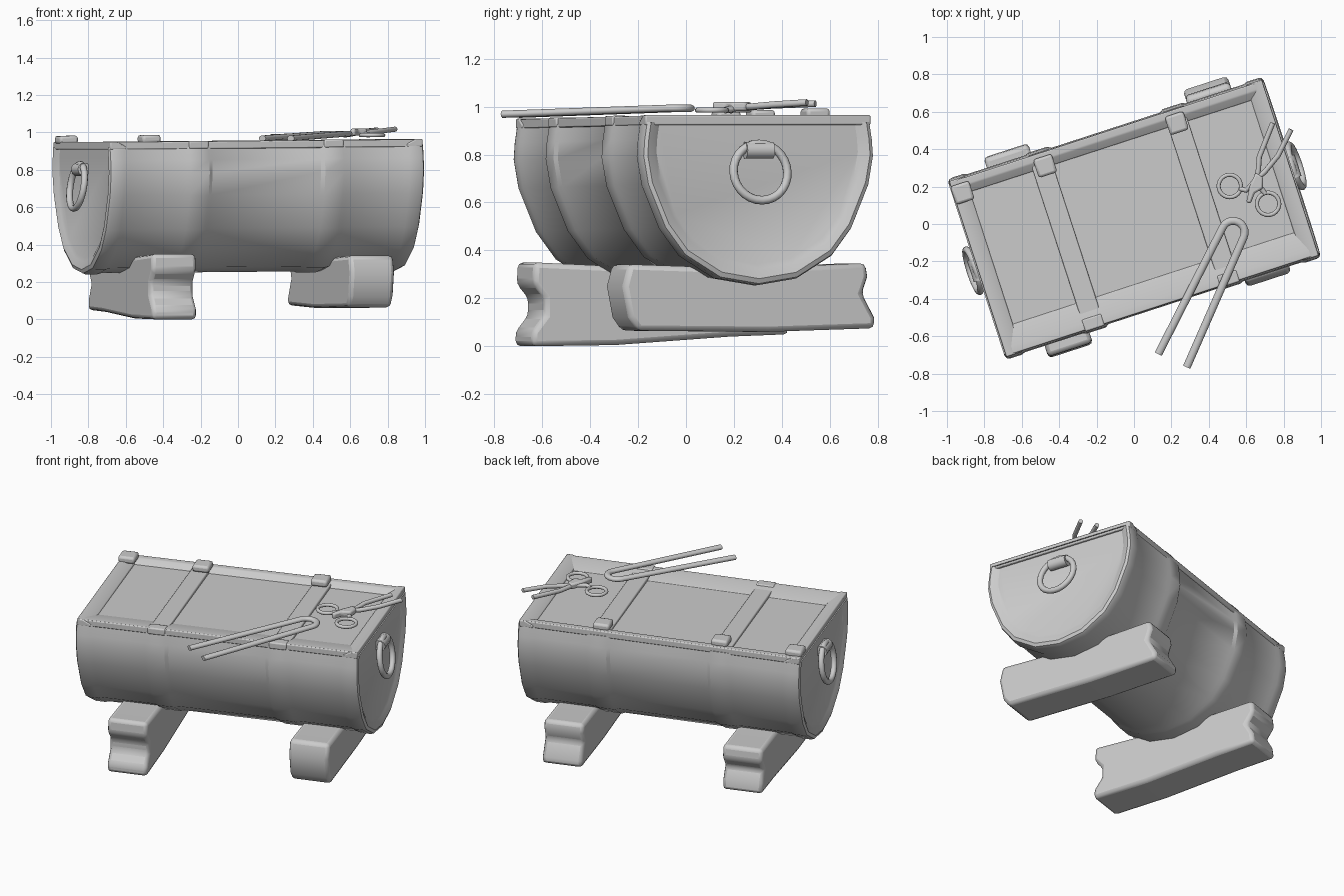
import bpy, bmesh, math
from mathutils import Matrix, Vector

if "Cube" in bpy.data.objects:
    bpy.data.objects.remove(bpy.data.objects["Cube"])

grey = bpy.data.materials.new("plain_grey")
grey.diffuse_color = (0.6, 0.6, 0.6, 1)
grey.use_nodes = True
grey.node_tree.nodes["Principled BSDF"].inputs["Base Color"].default_value = grey.diffuse_color

TURN = Matrix.Translation((0, 0.03, 0)) @ Matrix.Rotation(math.radians(18), 4, 'Z')
TOP = 0.955
# trough frame: origin on the rim plane, tilted slightly along its length
TROUGH = TURN @ Matrix.Translation((0, 0, TOP)) @ Matrix.Rotation(math.radians(-0.5), 4, 'Y')


def finish(ob, bevel=0.0, segments=2, angle=35):
    ob.data.materials.clear()
    ob.data.materials.append(grey)
    bpy.ops.object.select_all(action='DESELECT')
    ob.select_set(True)
    bpy.context.view_layer.objects.active = ob
    if bevel:
        m = ob.modifiers.new("bevel", 'BEVEL')
        m.width, m.segments, m.limit_method = bevel, segments, 'ANGLE'
    bpy.ops.object.shade_smooth_by_angle(angle=math.radians(angle))
    return ob


def mesh_object(name, bm, matrix, **kw):
    bmesh.ops.recalc_face_normals(bm, faces=bm.faces)
    me = bpy.data.meshes.new(name)
    bm.to_mesh(me)
    bm.free()
    ob = bpy.data.objects.new(name, me)
    bpy.context.collection.objects.link(ob)
    ob.matrix_world = matrix
    return finish(ob, **kw)


def loft(name, rings, matrix, **kw):
    """Skin closed rings of points and cap both ends."""
    bm = bmesh.new()
    rows = [[bm.verts.new(p) for p in r] for r in rings]
    n = len(rows[0])
    for a, b in zip(rows, rows[1:]):
        for i in range(n):
            j = (i + 1) % n
            bm.faces.new((a[i], a[j], b[j], b[i]))
    bm.faces.new(rows[0])
    bm.faces.new(rows[-1])
    return mesh_object(name, bm, matrix, **kw)


def box(name, lo, hi, matrix, bevel=0.008):
    rect = [(lo[1], lo[2]), (hi[1], lo[2]), (hi[1], hi[2]), (lo[1], hi[2])]
    return loft(name, [[(u, v, z) for v, z in rect] for u in (lo[0], hi[0])], matrix, bevel=bevel)


def tube(name, points, radius, matrix=Matrix(), flat=1.0, closed=False):
    """Round rod along a path, squashed in z by flat."""
    cu = bpy.data.curves.new(name, 'CURVE')
    cu.dimensions, cu.bevel_depth, cu.bevel_resolution = '3D', radius, 3
    cu.use_fill_caps = True
    sp = cu.splines.new('POLY')
    sp.points.add(len(points) - 1)
    sp.use_cyclic_u = closed
    z0 = sum(p[2] for p in points) / len(points)
    for p, q in zip(sp.points, points):
        p.co = (q[0], q[1], (q[2] - z0) / flat, 1)
    ob = bpy.data.objects.new(name, cu)
    bpy.context.collection.objects.link(ob)
    bpy.ops.object.select_all(action='DESELECT')
    ob.select_set(True)
    bpy.context.view_layer.objects.active = ob
    bpy.ops.object.convert(target='MESH')
    ob = bpy.context.view_layer.objects.active
    ob.data.transform(matrix @ Matrix.Translation((0, 0, z0)) @ Matrix.Diagonal((1, 1, flat, 1)))
    return finish(ob, angle=50)


# half-round trough, swept through stations (position, width scale, depth scale)
half = [(0.492, -0.028), (0.503, -0.10), (0.508, -0.17), (0.487, -0.29), (0.412, -0.47),
        (0.325, -0.585), (0.17, -0.68), (0, -0.708)]
profile = half + [(-v, z) for v, z in half[-2::-1]]
side = [(0.862, 0.87, 0.87), (0.872, 0.90, 0.90), (0.886, 0.96, 0.96), (0.878, 0.99, 0.99),
        (0.86, 1, 1), (0.80, 1, 1), (0.775, 0.985, 0.99), (0.45, 0.985, 0.99),
        (0.43, 1, 1), (0.325, 1, 1), (0.305, 0.975, 0.99)]
stations = [(-u, s, d) for u, s, d in side] + side[::-1]
loft("trough_body", [[(u, v * s, -0.028 + (z + 0.028) * d) for v, z in profile]
                     for u, s, d in stations], TROUGH, angle=32)

# rim boards round the top, sloping down towards the sunken middle
for name, s, inner, outer in (("front_rim", -1, 0.335, 0.488), ("back_rim", 1, 0.405, 0.488)):
    section = [(s * inner, -0.04), (s * inner, -0.027), (s * (outer - 0.04), 0),
               (s * outer, 0), (s * outer, -0.04)]
    loft(name, [[(u, v, z) for v, z in section] for u in (-0.86, 0.86)], TROUGH, bevel=0.006)
for name, s in (("left_rim", -1), ("right_rim", 1)):
    section = [(s * 0.79, -0.04), (s * 0.79, -0.024), (s * 0.84, 0.002),
               (s * 0.878, 0.002), (s * 0.878, -0.04)]
    loft(name, [[(u, v, z) for u, z in section] for v in (-0.494, 0.494)], TROUGH, bevel=0.006)

# cross bands on the top, with folded ends on the front edge
for name, u in (("left_band", -0.38), ("right_band", 0.38)):
    box(name, (u - 0.055, -0.46, -0.04), (u + 0.055, 0.46, -0.012), TROUGH, 0.006)
    box(name + "_front_end", (u - 0.055, -0.496, -0.04), (u + 0.055, -0.43, 0.003), TROUGH, 0.008)

# square caps on the back edge
for i, u in enumerate((-0.83, -0.365, 0.375)):
    box(f"rim_cap_{i + 1}", (u - 0.052, 0.362, -0.01), (u + 0.052, 0.465, 0.034), TROUGH, 0.014)

# hanging ring and its clasp on each end
for name, s in (("left", -1), ("right", 1)):
    pts = []
    for k in range(28):
        t = math.tau * k / 28
        d = 0.118 * math.cos(t) - 0.118
        pts.append((s * (0.888 - d * 0.16), 0.118 * math.sin(t), -0.118 + d))
    tube(name + "_ring", pts, 0.018, TROUGH, closed=True)
    tube(name + "_clasp", [(s * 0.885, v, -0.145) for v in (-0.06, 0.06)], 0.036, TROUGH)

# chipped wooden support beams: side outline (across, height) given a width
legs = {
    "left_support": (-0.54, [(-0.57, 0.0), (-0.57, 0.06), (-0.515, 0.13), (-0.515, 0.20),
                             (-0.565, 0.26), (-0.56, 0.35), (0, 0.325), (0.55, 0.34),
                             (0.56, 0.26), (0.51, 0.19), (0.55, 0.12),
                             (0.56, 0.05), (0.3, 0.04), (-0.2, 0.005)]),
    "right_support": (0.585, [(-0.47, 0.065), (-0.51, 0.12), (-0.535, 0.25), (-0.51, 0.342),
                              (0, 0.325), (0.53, 0.347), (0.54, 0.29), (0.515, 0.22),
                              (0.57, 0.12), (0.57, 0.075), (0.1, 0.06)]),
}
for name, (u, outline) in legs.items():
    loft(name, [[(u + w, v, z) for v, z in outline] for w in (-0.125, 0.125)],
         TURN, bevel=0.022)

# long bent tongs lying over the front edge
bend = [(0.53 + 0.062 * math.cos(a), -0.045 + 0.062 * math.sin(a), 0.993)
        for a in [math.radians(155 - 18 * k) for k in range(11)]]
tube("bent_tongs", [(0.13, -0.695, 0.968)] + bend + [(0.282, -0.765, 0.968)], 0.021, flat=0.75)

# small gripping tongs: finger loops, crossed arms, pivot
for name, x, y in (("left", 0.512, 0.203), ("right", 0.717, 0.108)):
    tube(name + "_finger_loop",
         [(x + 0.06 * math.cos(math.tau * k / 24), y + 0.06 * math.sin(math.tau * k / 24), 0.985)
          for k in range(24)], 0.011, closed=True)
tube("first_arm", [(0.565, 0.188, 0.985), (0.60, 0.18, 0.99), (0.65, 0.235, 1.0),
                   (0.70, 0.28, 1.0), (0.77, 0.365, 1.008), (0.84, 0.505, 1.017)], 0.014)
tube("second_arm", [(0.70, 0.163, 0.985), (0.68, 0.19, 0.99), (0.65, 0.23, 1.0),
                    (0.665, 0.29, 1.0), (0.67, 0.36, 1.005), (0.742, 0.54, 1.012)], 0.014)
wedge = [(0.60, 0.115), (0.625, 0.11), (0.645, 0.165), (0.69, 0.19),
         (0.69, 0.25), (0.65, 0.275), (0.618, 0.20)]
loft("tongs_pivot", [[(x, y, z) for x, y in wedge] for z in (0.982, 1.02)], Matrix(), bevel=0.01)
